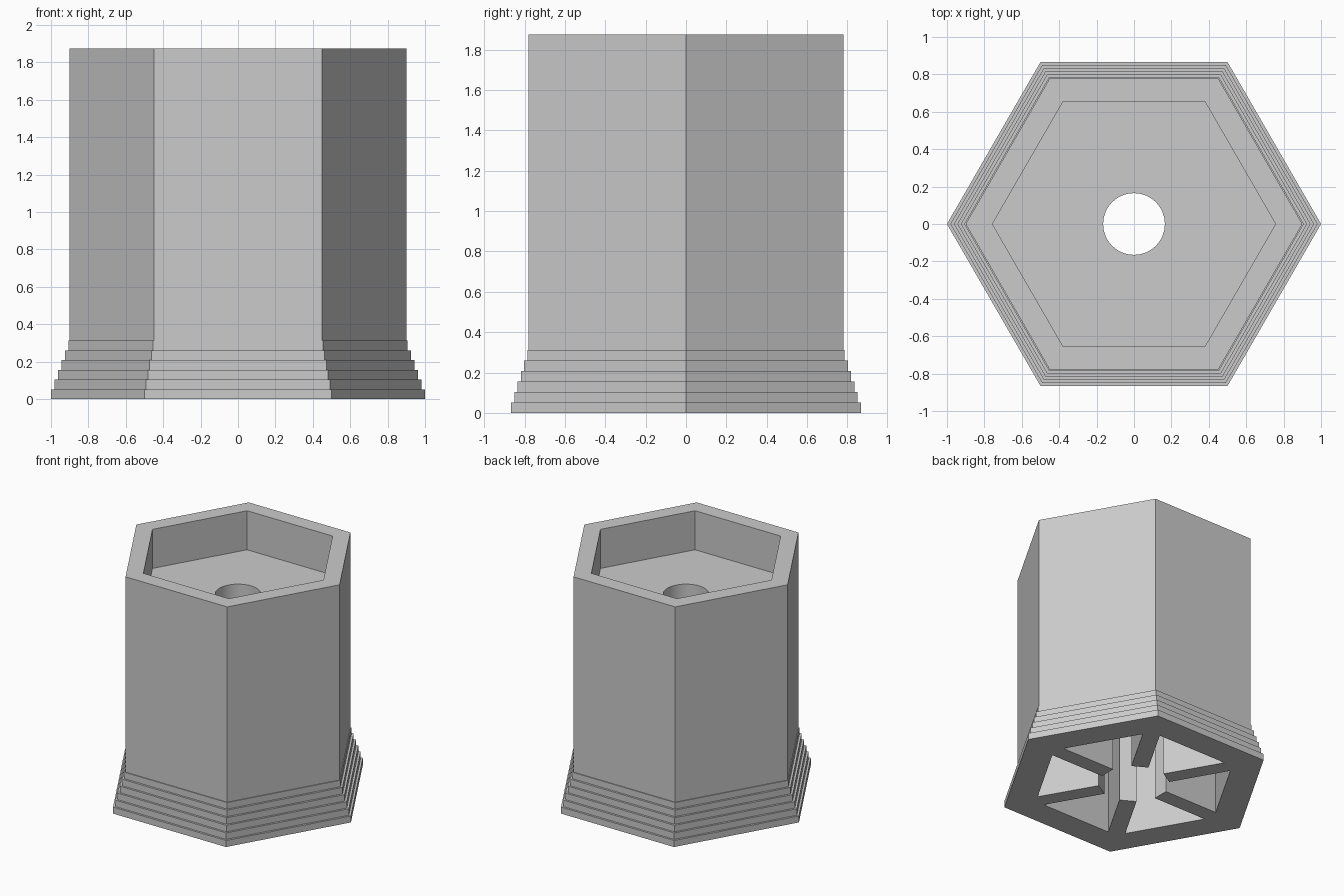
import bpy, bmesh
from math import cos, sin, pi, sqrt, radians

default = bpy.data.objects.get("Cube")
if default:
    bpy.data.objects.remove(default, do_unlink=True)

HEIGHT = 1.875
BODY_R = 0.9        # corner radius of the upper body
INNER_R = 0.757     # corner radius of the hollow
BASE_H = 0.3125
STEPS = 6
FLOOR_TOP = HEIGHT - 0.3125
FLOOR_BOTTOM = FLOOR_TOP - 0.125
HOLE_R = 0.165
RIB_T = 0.125
RIB_START = 0.25
SEGMENTS = 48

grey = bpy.data.materials.new("light grey")
grey.use_nodes = True
grey.diffuse_color = (0.6, 0.6, 0.6, 1)
grey.node_tree.nodes["Principled BSDF"].inputs["Base Color"].default_value = (0.6, 0.6, 0.6, 1)


def circle(r, z, n):
    return [(r * cos(2 * pi * i / n), r * sin(2 * pi * i / n), z) for i in range(n)]


def hexagon(r, z, n=6):
    """Hexagon outline with n points, n a multiple of six."""
    points = []
    for i in range(n):
        a = 2 * pi * i / n
        local = a % (pi / 3) - pi / 6
        if abs(local - pi / 6) < 1e-6:
            local = -pi / 6
        d = r * cos(pi / 6) / cos(local)
        points.append((d * cos(a), d * sin(a), z))
    return points


def finish(bm, name):
    bmesh.ops.recalc_face_normals(bm, faces=bm.faces)
    mesh = bpy.data.meshes.new(name)
    bm.to_mesh(mesh)
    bm.free()
    mesh.materials.append(grey)
    obj = bpy.data.objects.new(name, mesh)
    bpy.context.collection.objects.link(obj)
    bpy.ops.object.select_all(action='DESELECT')
    obj.select_set(True)
    bpy.context.view_layer.objects.active = obj
    bpy.ops.object.shade_smooth_by_angle(angle=radians(30))
    return obj


def closed_loft(name, outlines):
    """Join each outline to the next, and the last to the first."""
    bm = bmesh.new()
    rings = [[bm.verts.new(p) for p in outline] for outline in outlines]
    for k, a in enumerate(rings):
        b = rings[(k + 1) % len(rings)]
        n = len(a)
        for i in range(n):
            j = (i + 1) % n
            bm.faces.new((a[i], a[j], b[j], b[i]))
    return finish(bm, name)


# Hexagonal shell: stepped base, straight body, open inside
shell = []
for i in range(STEPS):
    r = 1 - 0.0185 * i
    shell.append(hexagon(r, BASE_H * i / STEPS))
    shell.append(hexagon(r, BASE_H * (i + 1) / STEPS))
shell += [hexagon(BODY_R, BASE_H), hexagon(BODY_R, HEIGHT),
          hexagon(INNER_R, HEIGHT), hexagon(INNER_R, 0)]
closed_loft("stepped_hexagonal_shell", shell)

# Recessed floor with a round hole
closed_loft("recessed_floor", [
    hexagon(INNER_R, FLOOR_BOTTOM, SEGMENTS), hexagon(INNER_R, FLOOR_TOP, SEGMENTS),
    circle(HOLE_R, FLOOR_TOP, SEGMENTS), circle(HOLE_R, FLOOR_BOTTOM, SEGMENTS)])

# Six ribs under the floor, each fitted into a corner of the shell
half = RIB_T / 2
side = INNER_R - half / sqrt(3)
outline = [(RIB_START, -half), (side, -half), (INNER_R, 0), (side, half), (RIB_START, half)]
bm = bmesh.new()
for k in range(6):
    c, s = cos(k * pi / 3), sin(k * pi / 3)
    face = bm.faces.new([bm.verts.new((x * c - y * s, x * s + y * c, 0)) for x, y in outline])
    result = bmesh.ops.extrude_face_region(bm, geom=[face], use_keep_orig=True)
    top = [v for v in result["geom"] if isinstance(v, bmesh.types.BMVert)]
    bmesh.ops.translate(bm, verts=top, vec=(0, 0, FLOOR_BOTTOM))
finish(bm, "inner_ribs")
